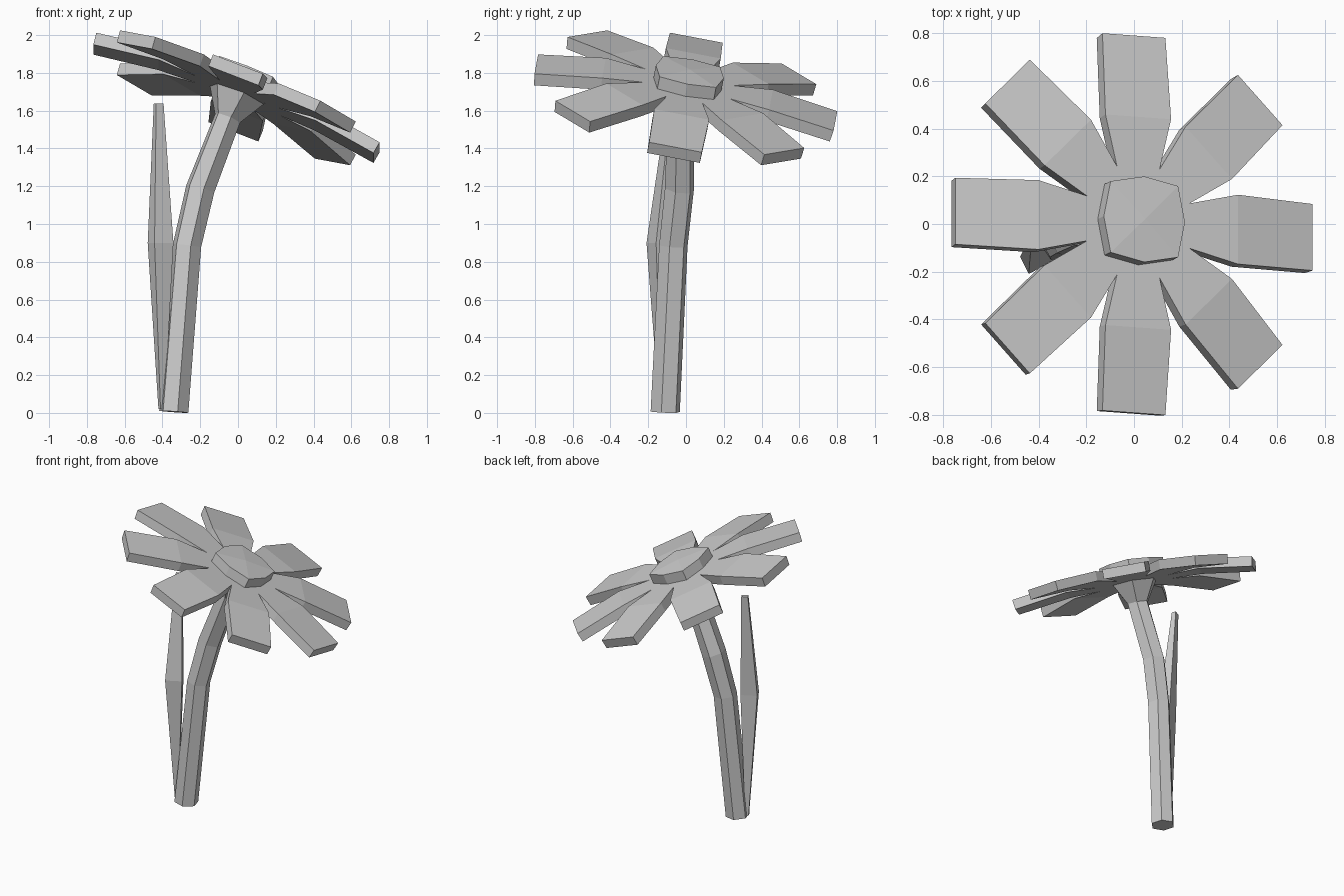
import bpy, bmesh
from math import sin, cos, pi, radians
from mathutils import Vector

if "Cube" in bpy.data.objects:
    bpy.data.objects.remove(bpy.data.objects["Cube"])

# Tilted frame of the flower head: U, V lie in the petal plane, N is its normal
U = Vector((0.75, -0.055, -0.29)).normalized()
V = Vector((0.015, 0.785, -0.155))
V = (V - U * V.dot(U)).normalized()
N = U.cross(V)
HEAD = Vector((0.018, 0.008, 1.742))


def loft(name, rings, dome=None):
    """Skin equal-sized rings of points; cap both ends (optionally with a centre point)."""
    bm = bmesh.new()
    vr = [[bm.verts.new(p) for p in ring] for ring in rings]
    n = len(vr[0])
    for a, b in zip(vr, vr[1:]):
        for i in range(n):
            j = (i + 1) % n
            bm.faces.new((a[i], a[j], b[j], b[i]))
    bm.faces.new(vr[0][::-1])
    if dome is None:
        bm.faces.new(vr[-1])
    else:
        # four quads meeting at the centre
        c = bm.verts.new(dome)
        for i in range(0, n, 2):
            bm.faces.new((vr[-1][i], vr[-1][i + 1], vr[-1][(i + 2) % n], c))
    bmesh.ops.recalc_face_normals(bm, faces=bm.faces)
    me = bpy.data.meshes.new(name)
    bm.to_mesh(me)
    bm.free()
    ob = bpy.data.objects.new(name, me)
    bpy.context.collection.objects.link(ob)
    return ob


def ring(center, ax, ay, radii, n, start=0.0):
    return [center + (ax * cos(start + 2 * pi * i / n) + ay * sin(start + 2 * pi * i / n))
            * radii[i % len(radii)] for i in range(n)]


def rect(center, ax, ay, hx, hy):
    return [center + ax * sx * hx + ay * sy * hy
            for sx, sy in ((-1, -1), (1, -1), (1, 1), (-1, 1))]


# Petals: flat wedge from the centre, then a drooping outer blade
T = 0.066
for k in range(8):
    a = k * pi / 4
    d = U * cos(a) + V * sin(a)
    side = N.cross(d)
    sections = []
    # radius, half width, drop of the top face, lean of the section
    for r, hw, drop, lean in ((0.06, 0.055, 0, 0), (0.45, 0.148, 0, 0.07), (0.806, 0.142, 0.05, 0.14)):
        up = (N + d * lean).normalized()
        top = HEAD + d * r - N * drop
        sections.append(rect(top - up * T / 2, side, up, hw, T / 2))
    loft(f"petal_{k + 1}", sections)

# Flower centre: rounded-square disc with a slight dome
R = (0.215, 0.183)
loft("flower_center",
     [ring(HEAD - N * 0.06, U, V, R, 8, pi / 4), ring(HEAD + N * 0.07, U, V, R, 8, pi / 4)],
     dome=HEAD + N * 0.082)

# Stem: bent six-sided tube flaring into a cup under the head
X, Y, Z = Vector((1, 0, 0)), Vector((0, 1, 0)), Vector((0, 0, 1))
path = [((-0.34, -0.11, 0.008), 0.08, 0.07), ((-0.27, -0.067, 0.885), 0.078, 0.12),
        ((-0.2, -0.035, 1.185), 0.08, 0.3)]
rings = []
for p, r, slope in path:
    ax = (X - Z * slope).normalized()
    ay = (Y - Z * slope * 0.45).normalized()
    rings.append(ring(Vector(p), ax, ay, (r,), 6, radians(45)))
rings.append(ring(HEAD - N * 0.2, U, V, (0.074,), 6, radians(45)))
rings.append(ring(HEAD - N * 0.055, U, V, (0.165,), 6, radians(45)))
stem = loft("stem", rings)
low = min(v.co.z for v in stem.data.vertices)
for v in list(stem.data.vertices)[:6]:
    v.co.z -= low

# Leaf: four-sided blade, widest halfway up
la = radians(27)
lx, ly = Vector((cos(la), sin(la), 0)), Vector((-sin(la), cos(la), 0))
loft("leaf", [rect(Vector(p), lx, ly, hx, hy) for p, hx, hy in (
    ((-0.405, -0.125, 0.02), 0.012, 0.012),
    ((-0.41, -0.148, 0.9), 0.056, 0.04),
    ((-0.42, -0.078, 1.637), 0.022, 0.014))])
